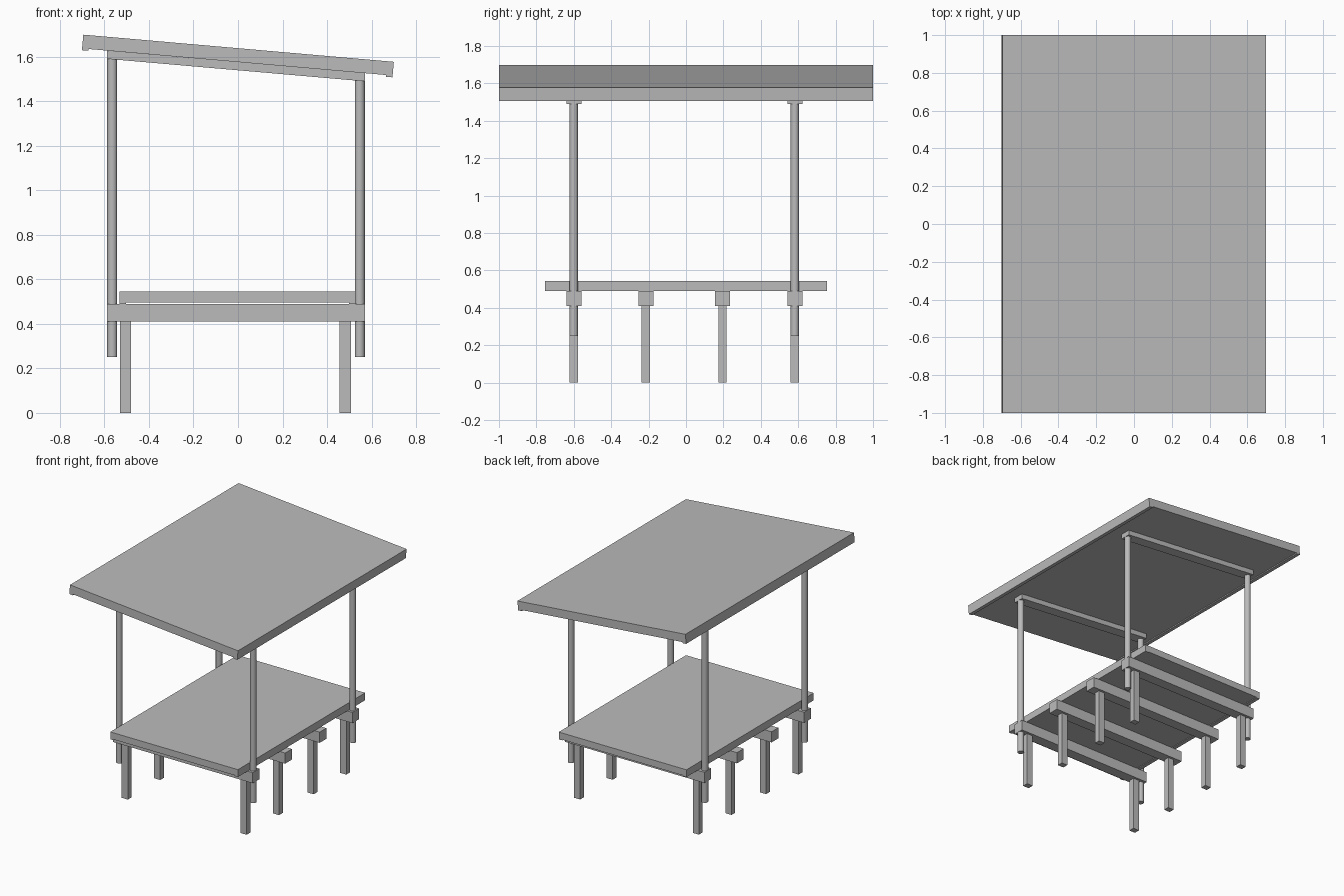
import bpy, bmesh, math
from mathutils import Vector

cube = bpy.data.objects.get("Cube")
if cube:
    bpy.data.objects.remove(cube, do_unlink=True)

# One plain grey for the whole shelter
grey = bpy.data.materials.new("plain grey")
grey.use_nodes = True
colour = (0.5, 0.5, 0.5, 1)
grey.diffuse_color = colour
grey.node_tree.nodes["Principled BSDF"].inputs["Base Color"].default_value = colour


def finish(name, bm):
    bmesh.ops.recalc_face_normals(bm, faces=bm.faces)
    mesh = bpy.data.meshes.new(name)
    bm.to_mesh(mesh)
    bm.free()
    mesh.materials.append(grey)
    obj = bpy.data.objects.new(name, mesh)
    bpy.context.collection.objects.link(obj)
    return obj


def prism(name, profile, y0, y1):
    """Extrude an x-z profile along y."""
    bm = bmesh.new()
    face = bm.faces.new([bm.verts.new((x, y0, z)) for x, z in profile])
    out = bmesh.ops.extrude_face_region(bm, geom=[face])
    moved = [v for v in out["geom"] if isinstance(v, bmesh.types.BMVert)]
    bmesh.ops.translate(bm, verts=moved, vec=(0, y1 - y0, 0))
    return finish(name, bm)


def box(name, x0, x1, y0, y1, z0, z1):
    return prism(name, [(x0, z0), (x1, z0), (x1, z1), (x0, z1)], y0, y1)


def tray(name, top_a, top_b, thick, lip, y):
    """Slab between two top corners, with a shallow lip under each end."""
    a, b = Vector(top_a), Vector(top_b)
    along = (b - a).normalized()
    down = Vector((along.y, -along.x))
    step = along * 0.03
    low, deep = down * thick, down * (thick + lip)
    points = [a, b, b + deep, b + deep - step, b + low - step,
              a + low + step, a + deep + step, a + deep]
    return prism(name, points, -y, y)


def roof_under(x):
    """Height of the underside of the sloping roof."""
    return 1.576 - 0.0872 * x


POST_X = (-0.565, 0.547)
STUMP_X = (-0.505, 0.482)
ROWS = (-0.6, -0.215, 0.195, 0.582)
BEAM = (-0.588, 0.57)

# Raised floor: stumps carry joists, joists carry the deck
for i, y in enumerate(ROWS):
    box(f"floor_joist_{i + 1}", *BEAM, y - 0.04, y + 0.04, 0.41, 0.49)
    for side, x in zip(("right", "left"), STUMP_X):
        box(f"{side}_stump_{i + 1}", x - 0.025, x + 0.025,
            y - 0.022, y + 0.022, 0, 0.41)
tray("deck", (-0.532, 0.545), (0.528, 0.545), 0.05, 0.005, 0.755)

# Round posts and sloping roof beams at both ends
for end, y in (("front", ROWS[0]), ("back", ROWS[-1])):
    x0, x1 = BEAM
    z0, z1 = roof_under(x0), roof_under(x1)
    prism(f"{end}_roof_beam",
          [(x0, z0 - 0.037), (x1, z1 - 0.037), (x1, z1), (x0, z0)],
          y - 0.04, y + 0.04)
    for side, x in zip(("right", "left"), POST_X):
        bottom, top = 0.25, roof_under(x) - 0.02
        bpy.ops.mesh.primitive_cylinder_add(
            vertices=24, radius=0.0225, depth=top - bottom,
            location=(x, y, (top + bottom) / 2))
        post = bpy.context.object
        post.name = f"{end}_{side}_post"
        post.data.materials.append(grey)
        bpy.ops.object.shade_smooth_by_angle(angle=math.radians(40))

# Sloping roof
tray("roof", (-0.695, 1.699), (0.7, 1.577), 0.062, 0.008, 1.0)
